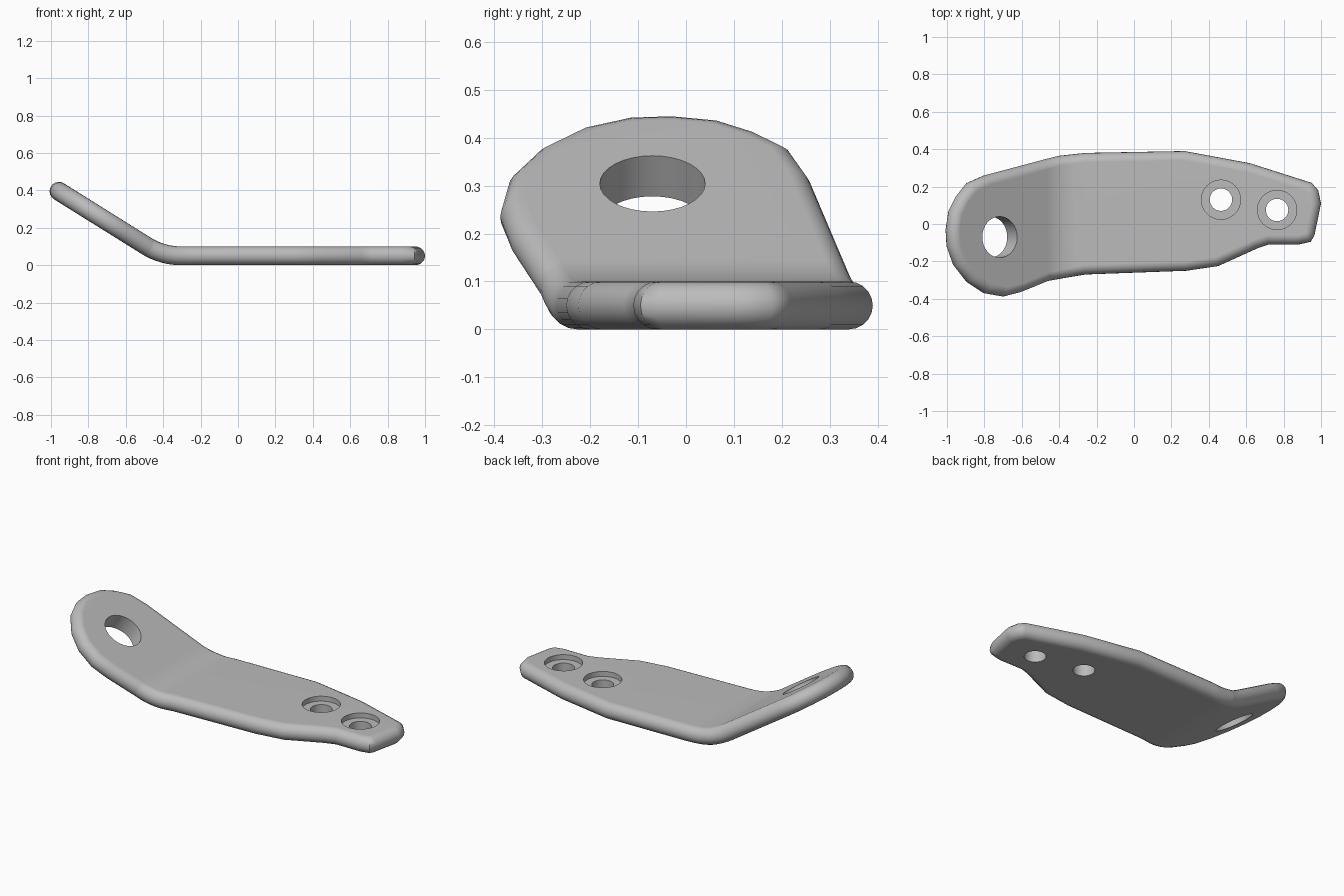
import bpy, bmesh
from math import sin, cos, pi, radians
from mathutils import Vector

cube = bpy.data.objects.get("Cube")
if cube:
    bpy.data.objects.remove(cube, do_unlink=True)

R_EDGE = 0.05                     # half the plate thickness, fully rounded rim
BEND_X, BEND_R, BEND_A = -0.305, 0.35, radians(32)
BEND_LEN = BEND_R * BEND_A
BEND_END = BEND_X - BEND_R * sin(BEND_A)

metal = bpy.data.materials.new("satin grey metal")
metal.use_nodes = True
GREY = (0.5, 0.5, 0.5, 1)
metal.diffuse_color = GREY
metal.node_tree.nodes["Principled BSDF"].inputs["Base Color"].default_value = GREY

# Plan outline of the bent plate, clockwise from the raised tip
OUTLINE = [(-1, -.03), (-.985, .07), (-.945, .15), (-.89, .22), (-.80, .26),
           (-.555, .325), (-.395, .365), (-.26, .38), (.27, .39), (.62, .325),
           (.95, .22), (.985, .18), (1, .11), (.965, -.06), (.945, -.095),
           (.88, -.11), (.72, -.11), (.66, -.13), (.45, -.225), (.28, -.25),
           (-.26, -.27), (-.46, -.305), (-.61, -.365), (-.70, -.388),
           (-.80, -.37), (-.89, -.31), (-.96, -.22), (-.995, -.12)]


def unroll(x):
    """Plan x to distance along the flattened plate."""
    if x >= BEND_X:
        return x
    if x > BEND_END:
        return BEND_X - BEND_LEN * (BEND_X - x) / (BEND_X - BEND_END)
    return BEND_X - BEND_LEN - (BEND_END - x) / cos(BEND_A)


def bend(co):
    """Fold the flat plate upward past the bend line."""
    d = BEND_X - co.x
    if d <= 0:
        return co
    a = min(d / BEND_R, BEND_A)
    t = max(0, d - BEND_LEN)
    h = co.z - R_EDGE
    return Vector((BEND_X - BEND_R * sin(a) - t * cos(a) + h * sin(a), co.y,
                   R_EDGE + BEND_R * (1 - cos(a)) + t * sin(a) + h * cos(a)))


def inset(points, amount):
    result = []
    for i, p in enumerate(points):
        e1 = (p - points[i - 1]).normalized()
        e2 = (points[(i + 1) % len(points)] - p).normalized()
        n1, n2 = Vector((e1.y, -e1.x)), Vector((e2.y, -e2.x))
        result.append(p + (n1 + n2) * amount / (1 + n1.dot(n2)))
    return result


def add_object(name, bm):
    bmesh.ops.recalc_face_normals(bm, faces=bm.faces)
    mesh = bpy.data.meshes.new(name)
    bm.to_mesh(mesh)
    bm.free()
    ob = bpy.data.objects.new(name, mesh)
    bpy.context.collection.objects.link(ob)
    mesh.materials.append(metal)
    return ob


# Flat plate: stacked rings give the rounded rim
flat = [Vector((unroll(x), y)) for x, y in OUTLINE]
bm = bmesh.new()
rings = []
STEPS = 10
for k in range(STEPS + 1):
    a = -pi / 2 + pi * k / STEPS
    z = R_EDGE + R_EDGE * sin(a)
    rings.append([bm.verts.new((p.x, p.y, z))
                  for p in inset(flat, R_EDGE * (1 - cos(a)))])
for low, high in zip(rings, rings[1:]):
    for i in range(len(low)):
        bm.faces.new((low[i - 1], low[i], high[i], high[i - 1]))
bm.faces.new(rings[0])
bm.faces.new(rings[-1])
plate = add_object("bent_plate", bm)


# Holes: name, centre, radius, floor height
HOLES = [("large_hole", -.80, -.07, .11, -.1),
         ("inner_screw_hole", .465, .13, .06, -.1),
         ("inner_counterbore", .465, .13, .105, .07),
         ("outer_screw_hole", .765, .075, .06, -.1),
         ("outer_counterbore", .765, .075, .105, .07)]
bpy.context.view_layer.objects.active = plate
for name, x, y, radius, floor in HOLES:
    bm = bmesh.new()
    bmesh.ops.create_cone(bm, cap_ends=True, segments=32, radius1=radius,
                          radius2=radius, depth=.3)
    bmesh.ops.translate(bm, vec=(x, y, floor + .15), verts=bm.verts)
    cutter = add_object(name + "_cutter", bm)
    cutter.hide_render = True
    mod = plate.modifiers.new(name, 'BOOLEAN')
    mod.operation, mod.solver, mod.object = 'DIFFERENCE', 'EXACT', cutter
    bpy.ops.object.modifier_apply(modifier=name)
    bpy.data.objects.remove(cutter, do_unlink=True)

# Slice across the bend, then fold
bm = bmesh.new()
bm.from_mesh(plate.data)
SLICES = 8
for k in range(SLICES + 1):
    bmesh.ops.bisect_plane(bm, geom=bm.verts[:] + bm.edges[:] + bm.faces[:],
                           plane_co=(BEND_X - BEND_LEN * k / SLICES, 0, 0),
                           plane_no=(1, 0, 0))
for v in bm.verts:
    v.co = bend(v.co)
bm.to_mesh(plate.data)
bm.free()

# Smooth shading with crisp hole rims
plate.select_set(True)
bpy.ops.object.shade_smooth_by_angle(angle=radians(40))
normals = plate.modifiers.new("even_normals", 'WEIGHTED_NORMAL')
normals.keep_sharp = True
